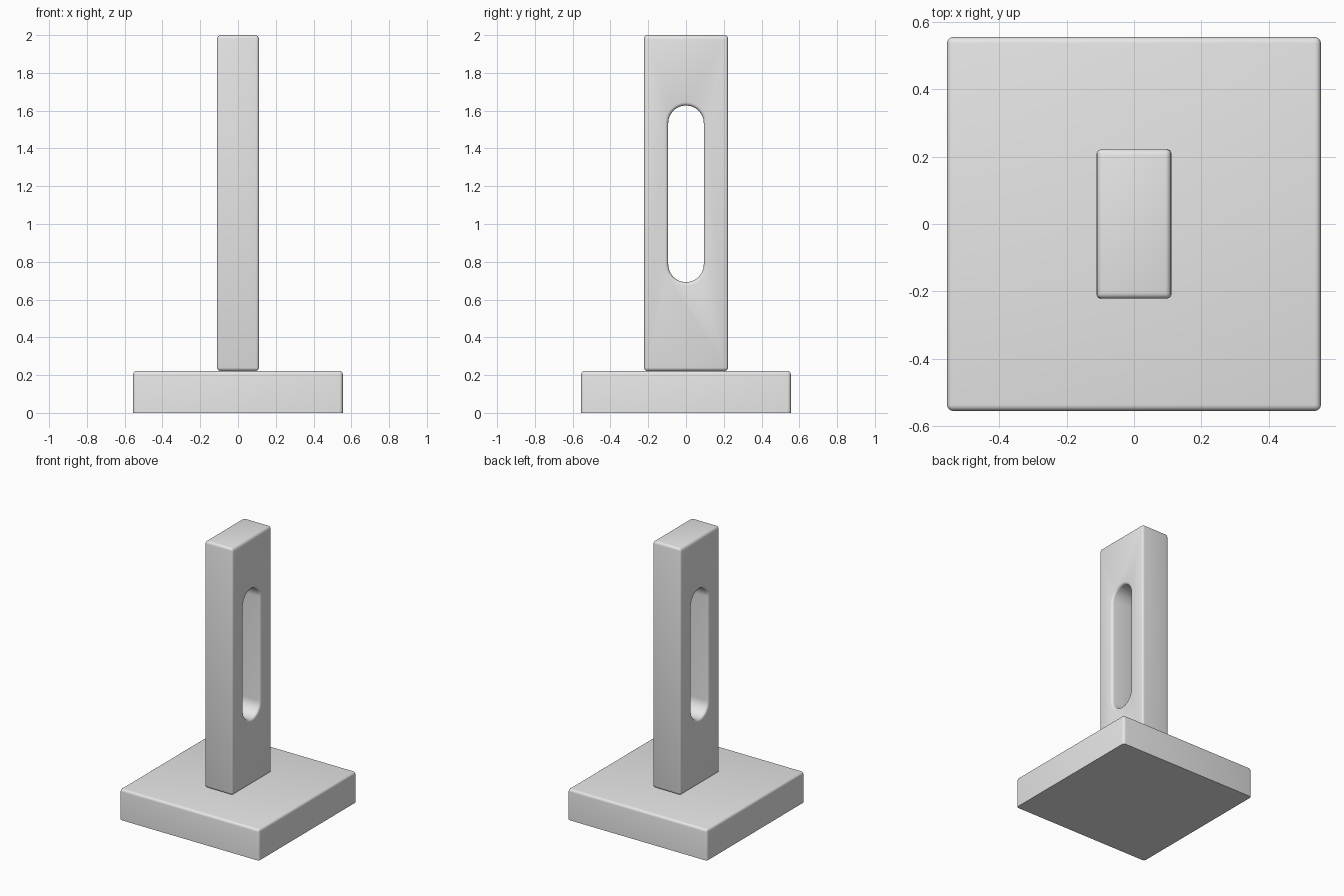
import bpy
import bmesh
import math

cube = bpy.data.objects.get("Cube")
if cube:
    bpy.data.objects.remove(cube, do_unlink=True)

BASE_SIZE, BASE_HEIGHT = 1.11, 0.222
POST_WIDTH, POST_DEPTH, TOP = 0.222, 0.444, 2.0
SLOT_RADIUS, SLOT_LOW, SLOT_HIGH = 0.094, 0.786, 1.533
ROUNDING = 0.018

grey = bpy.data.materials.new("light grey")
grey.use_nodes = True
colour = (0.8, 0.8, 0.8, 1)
grey.diffuse_color = colour
grey.node_tree.nodes["Principled BSDF"].inputs["Base Color"].default_value = colour


def add_object(name, bm):
    bmesh.ops.recalc_face_normals(bm, faces=bm.faces)
    mesh = bpy.data.meshes.new(name)
    bm.to_mesh(mesh)
    bm.free()
    mesh.materials.append(grey)
    obj = bpy.data.objects.new(name, mesh)
    bpy.context.collection.objects.link(obj)
    return obj


def box(name, width, depth, low, high):
    bm = bmesh.new()
    bmesh.ops.create_cube(bm, size=1)
    bmesh.ops.scale(bm, vec=(width, depth, high - low), verts=bm.verts)
    bmesh.ops.translate(bm, vec=(0, 0, (low + high) / 2), verts=bm.verts)
    return add_object(name, bm)


def apply_modifier(obj, name):
    bpy.ops.object.select_all(action="DESELECT")
    bpy.context.view_layer.objects.active = obj
    obj.select_set(True)
    bpy.ops.object.modifier_apply(modifier=name)


def round_edges(obj, limit):
    bevel = obj.modifiers.new("rounding", "BEVEL")
    bevel.width = ROUNDING
    bevel.segments = 4
    bevel.limit_method = limit
    bevel.angle_limit = math.radians(40)
    bevel.use_clamp_overlap = False
    apply_modifier(obj, "rounding")
    bpy.ops.object.shade_smooth_by_angle(angle=math.radians(35))


# Square base, rounded everywhere but around its flat underside
base = box("base", BASE_SIZE, BASE_SIZE, 0, BASE_HEIGHT)
weights = base.data.attributes.new("bevel_weight_edge", "FLOAT", "EDGE")
for edge in base.data.edges:
    on_floor = all(base.data.vertices[v].co.z < 0.01 for v in edge.vertices)
    weights.data[edge.index].value = 0 if on_floor else 1
round_edges(base, "WEIGHT")

# Upright post
post = box("post", POST_WIDTH, POST_DEPTH, BASE_HEIGHT, TOP)

# Slot cutter: a stadium outline pushed through the post
bm = bmesh.new()
outline = []
steps = 24
for start, centre in ((0, SLOT_HIGH), (math.pi, SLOT_LOW)):
    for i in range(steps + 1):
        a = start + math.pi * i / steps
        outline.append(bm.verts.new((-POST_WIDTH, SLOT_RADIUS * math.cos(a),
                                     centre + SLOT_RADIUS * math.sin(a))))
face = bm.faces.new(outline)
pushed = bmesh.ops.extrude_face_region(bm, geom=[face])
bmesh.ops.translate(bm, vec=(2 * POST_WIDTH, 0, 0),
                    verts=[g for g in pushed["geom"] if isinstance(g, bmesh.types.BMVert)])
cutter = add_object("slot_cutter", bm)
cutter.hide_render = True

# Cut the slot, then round the post and the rim of the slot
cut = post.modifiers.new("slot", "BOOLEAN")
cut.operation = "DIFFERENCE"
cut.solver = "EXACT"
cut.object = cutter
apply_modifier(post, "slot")
bpy.data.objects.remove(cutter, do_unlink=True)
round_edges(post, "ANGLE")
